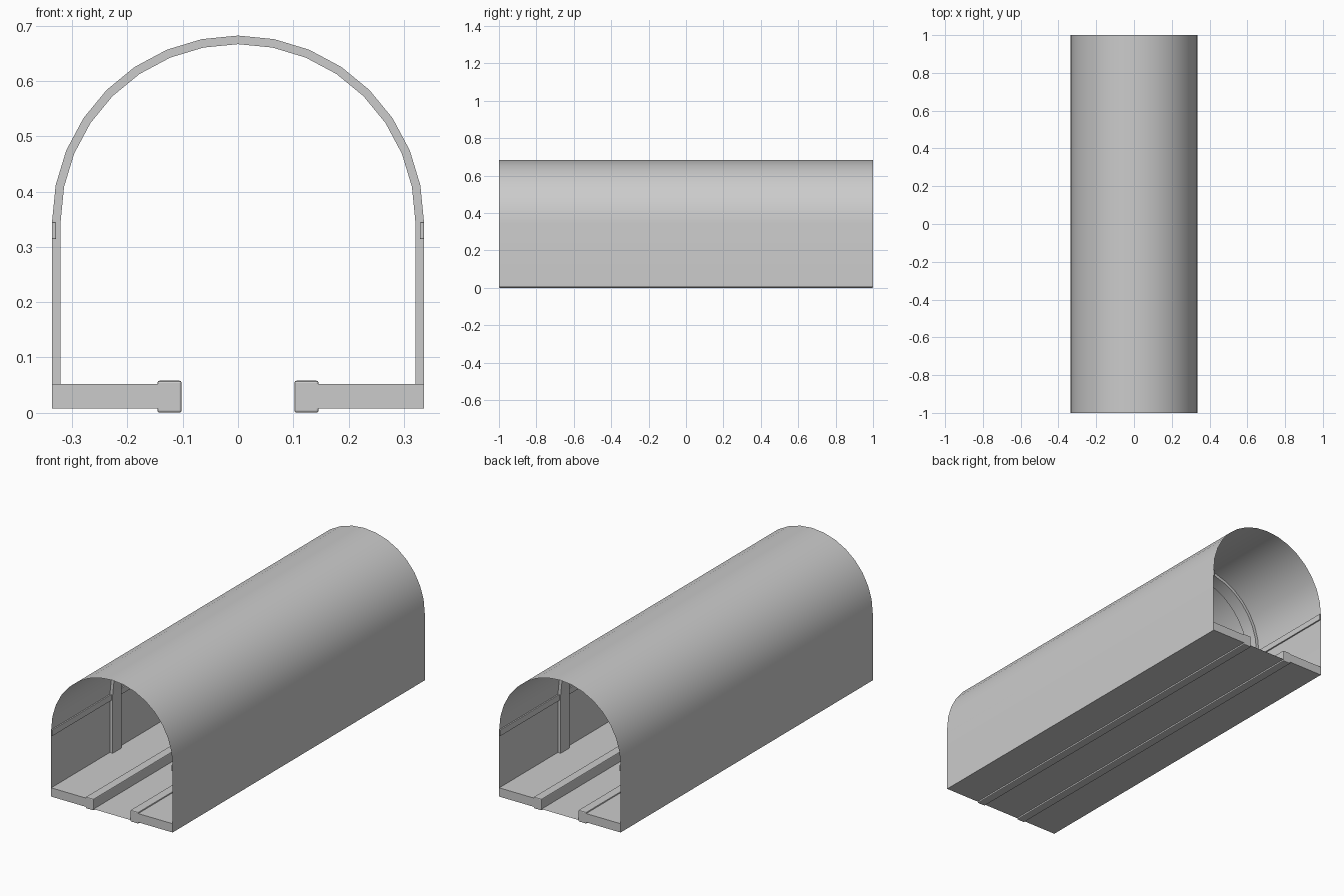
import bpy, bmesh, math

if "Cube" in bpy.data.objects:
    bpy.data.objects.remove(bpy.data.objects["Cube"])

R, SPRING, BASE = 0.337, 0.346, 0.008   # arch radius, arch centre height, floor level


def arch_profile(r, bottom):
    # Straight wall, 16-sided half circle, straight wall
    pts = [(r, bottom)]
    for i in range(17):
        a = math.pi * i / 16
        pts.append((r * math.cos(a), SPRING + r * math.sin(a)))
    return pts + [(-r, bottom)]


def extrude(name, profile, y0, y1, caps):
    # Closed xz profile pulled along y
    bm = bmesh.new()
    a = [bm.verts.new((x, y0, z)) for x, z in profile]
    b = [bm.verts.new((x, y1, z)) for x, z in profile]
    n = len(profile)
    for i in range(n):
        j = (i + 1) % n
        bm.faces.new((a[i], b[i], b[j], a[j]))
    if caps:
        # Profile is outer then inner outline, so bridge it with quads
        for i in range(n // 2 - 1):
            k = n - 1 - i
            bm.faces.new((a[i], a[i + 1], a[k - 1], a[k]))
            bm.faces.new((b[k], b[k - 1], b[i + 1], b[i]))
        bmesh.ops.recalc_face_normals(bm, faces=bm.faces)
    else:
        for f in bm.faces:
            f.normal_update()
        top = max(bm.faces, key=lambda f: f.calc_center_median().z)
        if top.normal.z < 0:
            bmesh.ops.reverse_faces(bm, faces=bm.faces)
    me = bpy.data.meshes.new(name)
    bm.to_mesh(me)
    bm.free()
    ob = bpy.data.objects.new(name, me)
    bpy.context.collection.objects.link(ob)
    bpy.ops.object.select_all(action='DESELECT')
    ob.select_set(True)
    bpy.context.view_layer.objects.active = ob
    bpy.ops.object.shade_smooth_by_angle(angle=math.radians(30))
    return ob


def box(name, x0, x1, z0, z1, bevel=0):
    # Full-length bar
    bpy.ops.mesh.primitive_cube_add(size=1, location=((x0 + x1) / 2, 0, (z0 + z1) / 2))
    ob = bpy.context.object
    ob.name = name
    ob.scale = (abs(x1 - x0), 2, z1 - z0)
    bpy.ops.object.transform_apply(location=False, rotation=False, scale=True)
    if bevel:
        m = ob.modifiers.new("bevel", 'BEVEL')
        m.width = bevel
        m.segments = 2
    return ob


# Thin tunnel skin with its floor sheet, open at both ends
extrude("tunnel_shell", arch_profile(R, BASE), -1, 1, False)

# Arched support ribs
rib = arch_profile(R - 0.0005, 0.045) + arch_profile(R - 0.016, 0.045)[::-1]
for name, y in (("front_rib", -0.5), ("back_rib", 0.5)):
    extrude(name, rib, y - 0.035, y + 0.035, True)

# Walkways, floor kerbs and wall rails on both sides
for side, s in (("left", -1), ("right", 1)):
    box(side + "_walkway", s * 0.125, s * R, BASE, 0.052)
    box(side + "_kerb", s * 0.102, s * 0.146, 0.0, 0.058, 0.004)
    box(side + "_wall_rail", s * 0.329, s * R, 0.314, 0.345, 0.002)
